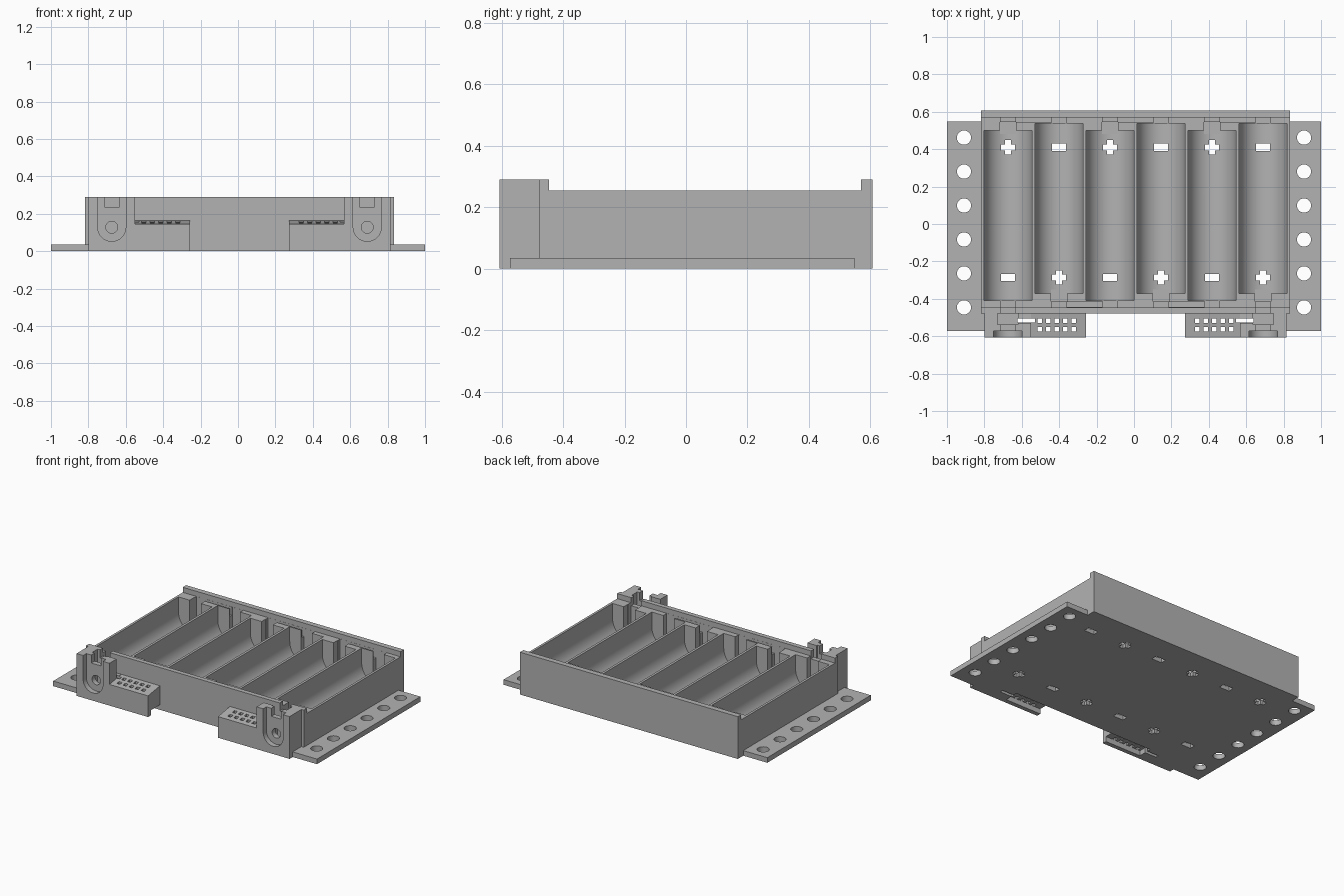
import bpy, bmesh, math

cube = bpy.data.objects.get("Cube")
if cube:
    bpy.data.objects.remove(cube, do_unlink=True)

grey = bpy.data.materials.new("plain grey plastic")
grey.use_nodes = True
GREY = (0.45, 0.45, 0.45, 1)
grey.diffuse_color = GREY
grey.node_tree.nodes["Principled BSDF"].inputs["Base Color"].default_value = GREY

MID = 0.008            # middle of the tray in x
PITCH, R = 0.2727, 0.128
TOP = 0.4              # cutters reach above everything
FRONT, BACK = -0.478, 0.607


def prism(bm, profile, axis, lo, hi):
    """Extrude a closed 2D profile along an axis (the profile uses the other two)."""
    def place(p, t):
        c = list(p)
        c.insert("xyz".index(axis), t)
        return c
    a = [bm.verts.new(place(p, lo)) for p in profile]
    b = [bm.verts.new(place(p, hi)) for p in profile]
    faces = [bm.faces.new(a), bm.faces.new(b)]
    n = len(a)
    for i in range(n):
        j = (i + 1) % n
        faces.append(bm.faces.new((a[i], a[j], b[j], b[i])))
    bmesh.ops.recalc_face_normals(bm, faces=faces)


def box(bm, x, y, z):
    x0, x1 = sorted(x)
    y0, y1 = sorted(y)
    prism(bm, [(x0, y0), (x1, y0), (x1, y1), (x0, y1)], "z", *z)


def circle(cx, cy, r, n=32):
    return [(cx + r * math.cos(math.tau * i / n), cy + r * math.sin(math.tau * i / n))
            for i in range(n)]


def trough(cx, cz, r, n=32):
    """Half round bottom with straight sides open to the top."""
    arc = [(cx + r * math.cos(math.pi * (1 + i / n)), cz + r * math.sin(math.pi * (1 + i / n)))
           for i in range(n + 1)]
    return arc + [(cx + r, TOP), (cx - r, TOP)]


def to_object(bm, name):
    mesh = bpy.data.meshes.new(name)
    bm.to_mesh(mesh)
    bm.free()
    mesh.materials.append(grey)
    ob = bpy.data.objects.new(name, mesh)
    bpy.context.collection.objects.link(ob)
    return ob


def carve(name, solid, cuts):
    """Subtract all cutters from a solid and shade the result."""
    ob, cutter = to_object(solid, name), to_object(cuts, name + "_cutter")
    cutter.hide_render = True
    mod = ob.modifiers.new("cut", "BOOLEAN")
    mod.operation, mod.solver, mod.object = "DIFFERENCE", "EXACT", cutter
    mod.use_self = True
    bpy.ops.object.select_all(action="DESELECT")
    ob.select_set(True)
    bpy.context.view_layer.objects.active = ob
    bpy.ops.object.modifier_apply(modifier="cut")
    bpy.data.objects.remove(cutter, do_unlink=True)
    bpy.ops.object.shade_smooth_by_angle(angle=math.radians(30))
    return ob


# Tray: side profile with raised end lips, carved by six cell troughs
tray, cuts = bmesh.new(), bmesh.new()
prism(tray, [(FRONT, 0), (BACK, 0), (BACK, 0.29), (0.57, 0.29), (0.57, 0.255),
             (-0.446, 0.255), (-0.446, 0.29), (FRONT, 0.29)], "x", MID - 0.826, MID + 0.826)
centres = [MID + (i - 2.5) * PITCH for i in range(6)]
for i, c in enumerate(centres):
    flip = i % 2
    y0, y1 = (-0.372, 0.537) if flip else (-0.408, 0.50)
    prism(cuts, trough(c, 0.155, R), "y", y0, y1)
    # Contact pocket in the thicker end of each cell
    pocket = (-0.415, -0.35) if flip else (0.48, 0.545)
    box(cuts, (c - 0.043, c + 0.043), pocket, (0.027, TOP))
    # Polarity marks through the floor
    plus_y, minus_y = (-0.286, 0.41) if flip else (0.41, -0.286)
    w, h = 0.038, 0.016
    cross = [(w, -h), (w, h), (h, h), (h, w), (-h, w), (-h, h),
             (-w, h), (-w, -h), (-h, -h), (-h, -w), (h, -w), (h, -h)]
    prism(cuts, [(c + u, plus_y + v) for u, v in cross], "z", -0.1, 0.1)
    box(cuts, (c - w, c + w), (minus_y - 0.02, minus_y + 0.02), (-0.1, 0.1))
    # Narrow contact slots at both ends
    for y in ((-0.4455, -0.405), (0.534, 0.5695)):
        box(cuts, (c - 0.041, c + 0.041), y, (0.04, TOP))

# Link strips joining neighbouring cells, alternating between ends
for i in range(5):
    y = (-0.445, -0.418) if i % 2 else (0.543, 0.569)
    box(cuts, (centres[i] - 0.037, centres[i + 1] + 0.037), y, (0.2, TOP))
# Lead notches through the front lip
for c in (centres[0], centres[-1]):
    box(cuts, (c - 0.038, c + 0.038), (-0.5, -0.42), (0.235, TOP))
carve("cell_tray", tray, cuts)

for side, s in (("right", -1), ("left", 1)):
    def span(a, b):
        return (MID + s * a, MID + s * b)

    # Mounting flange with a row of screw holes
    solid, cuts = bmesh.new(), bmesh.new()
    box(solid, (s, MID + s * 0.808), (-0.573, 0.548), (0, 0.035))
    for i in range(6):
        prism(cuts, circle(s * 0.909, 0.462 - i * 0.1816, 0.038), "z", -0.1, 0.1)
    carve(side + "_mounting_flange", solid, cuts)

    # Jack housing: round front recess, cable hole, rear pocket and top notch
    solid, cuts = bmesh.new(), bmesh.new()
    jack = MID + s * 0.683
    box(solid, span(0.808, 0.558), (-0.607, FRONT), (0, 0.29))
    prism(cuts, trough(jack, 0.128, 0.075), "y", -0.7, -0.572)
    prism(cuts, circle(jack, 0.128, 0.032), "y", -0.65, -0.5)
    box(cuts, span(0.738, 0.628), (-0.537, -0.4), (0.03, TOP))
    box(cuts, span(0.72, 0.645), (-0.6, -0.5), (0.235, TOP))
    box(cuts, span(0.64, 0.5), (-0.53, -0.4), (0.165, TOP))
    box(cuts, span(0.63, 0.5), (-0.527, -0.505), (-0.1, TOP))
    carve(side + "_jack_housing", solid, cuts)

    # Wire terminal: sloped top, open channel below, two rows of square holes
    solid, cuts = bmesh.new(), bmesh.new()
    prism(solid, [(-0.607, 0), (FRONT, 0), (FRONT, 0.165), (-0.607, 0.145)],
          "x", *sorted(span(0.558, 0.265)))
    box(cuts, span(0.54, 0.2), (-0.577, -0.4), (-0.1, 0.035))
    box(cuts, span(0.6, 0.538), (-0.527, -0.505), (-0.1, TOP))
    for i in range(5):
        d = 0.511 - i * 0.0455
        for y in (-0.516, -0.564):
            box(cuts, span(d + 0.012, d - 0.012), (y - 0.012, y + 0.012), (-0.1, TOP))
    carve(side + "_wire_terminal", solid, cuts)
